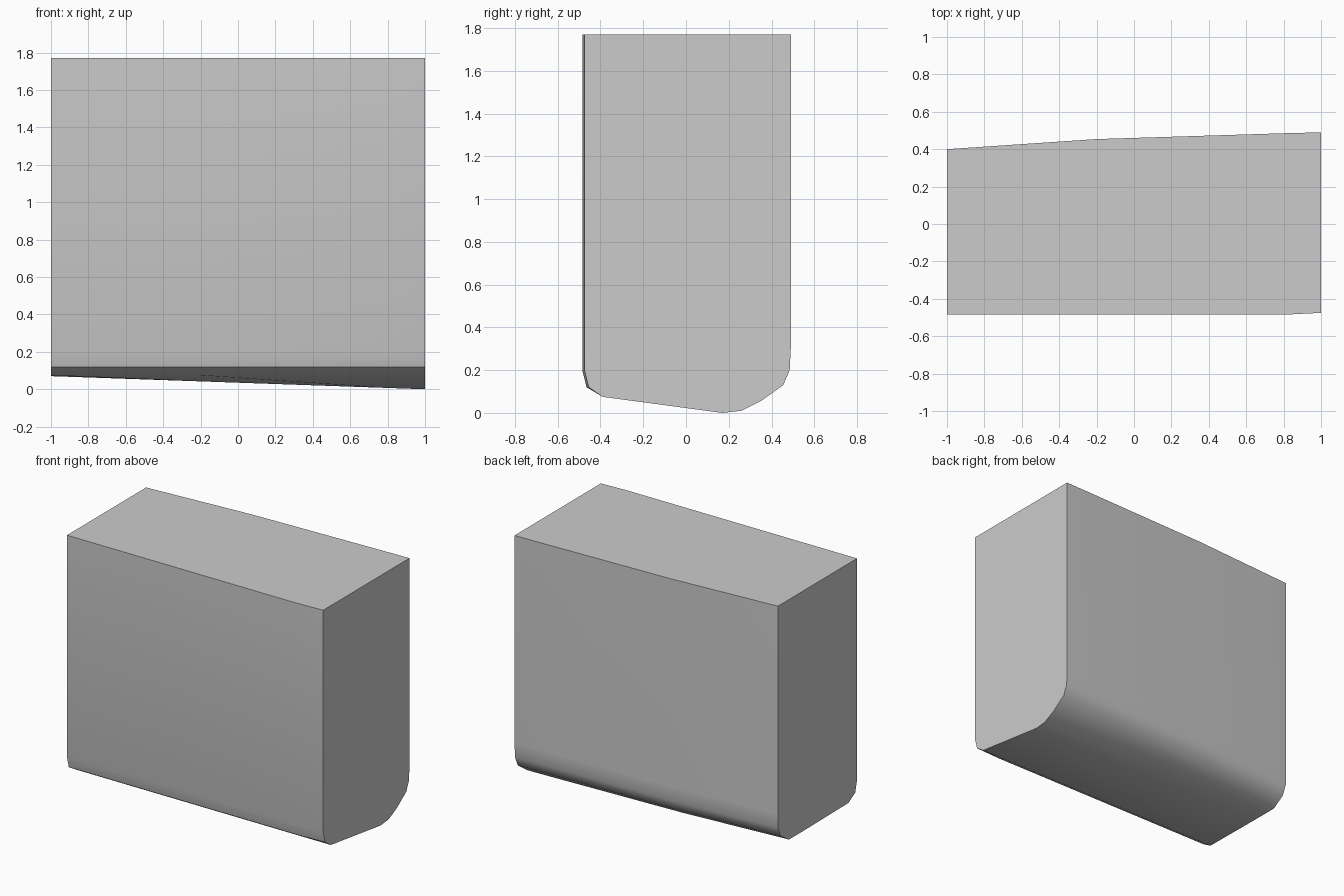
import bpy
import bmesh
from math import radians

cube = bpy.data.objects.get("Cube")
if cube:
    bpy.data.objects.remove(cube, do_unlink=True)

TOP = 1.77

# Plain grey material
grey = bpy.data.materials.new("plain_grey")
grey.use_nodes = True
colour = (0.6, 0.6, 0.6, 1)
grey.diffuse_color = colour
grey.node_tree.nodes["Principled BSDF"].inputs["Base Color"].default_value = colour

# Underside profiles (y, z) of the two ends, running front to back
right_end = [(-.485, .2), (-.465, .12), (-.39, .075), (.1, .07), (.2, .07),
             (.276, .07), (.37, .13), (.4, .2), (.4, .3)]
left_end = [(-.485, .2), (-.465, .12), (-.39, .075), (.17, 0), (.26, .01),
            (.35, .055), (.455, .13), (.485, .2), (.49, .3)]


def section(x, back_bulge=0, front_inset=0):
    """Blend the end profiles at x and close the section at the flat top."""
    t = (x + 1) / 2
    pts = []
    for (ya, za), (yb, zb) in zip(right_end, left_end):
        y = ya + (yb - ya) * t
        y += back_bulge if y > .25 else 0
        y += front_inset if y < -.45 else 0
        pts.append((x, y, za + (zb - za) * t))
    return pts + [(x, pts[-1][1], TOP), (x, pts[0][1], TOP)]


# Loft the block through four sections
bm = bmesh.new()
rings = [[bm.verts.new(p) for p in section(*args)]
         for args in ((-1,), (-.2, .018), (.8, .004), (1, 0, .01))]
for a, b in zip(rings, rings[1:]):
    for i in range(len(a)):
        j = (i + 1) % len(a)
        bm.faces.new((a[i], a[j], b[j], b[i]))
bm.faces.new(rings[0])
bm.faces.new(rings[-1])
bmesh.ops.recalc_face_normals(bm, faces=bm.faces)

mesh = bpy.data.meshes.new("rounded_block")
bm.to_mesh(mesh)
bm.free()
mesh.materials.append(grey)
block = bpy.data.objects.new("rounded_block", mesh)
bpy.context.collection.objects.link(block)

# Smooth the rounded underside, keep the outer edges crisp
bpy.context.view_layer.objects.active = block
block.select_set(True)
bpy.ops.object.shade_smooth_by_angle(angle=radians(40))
